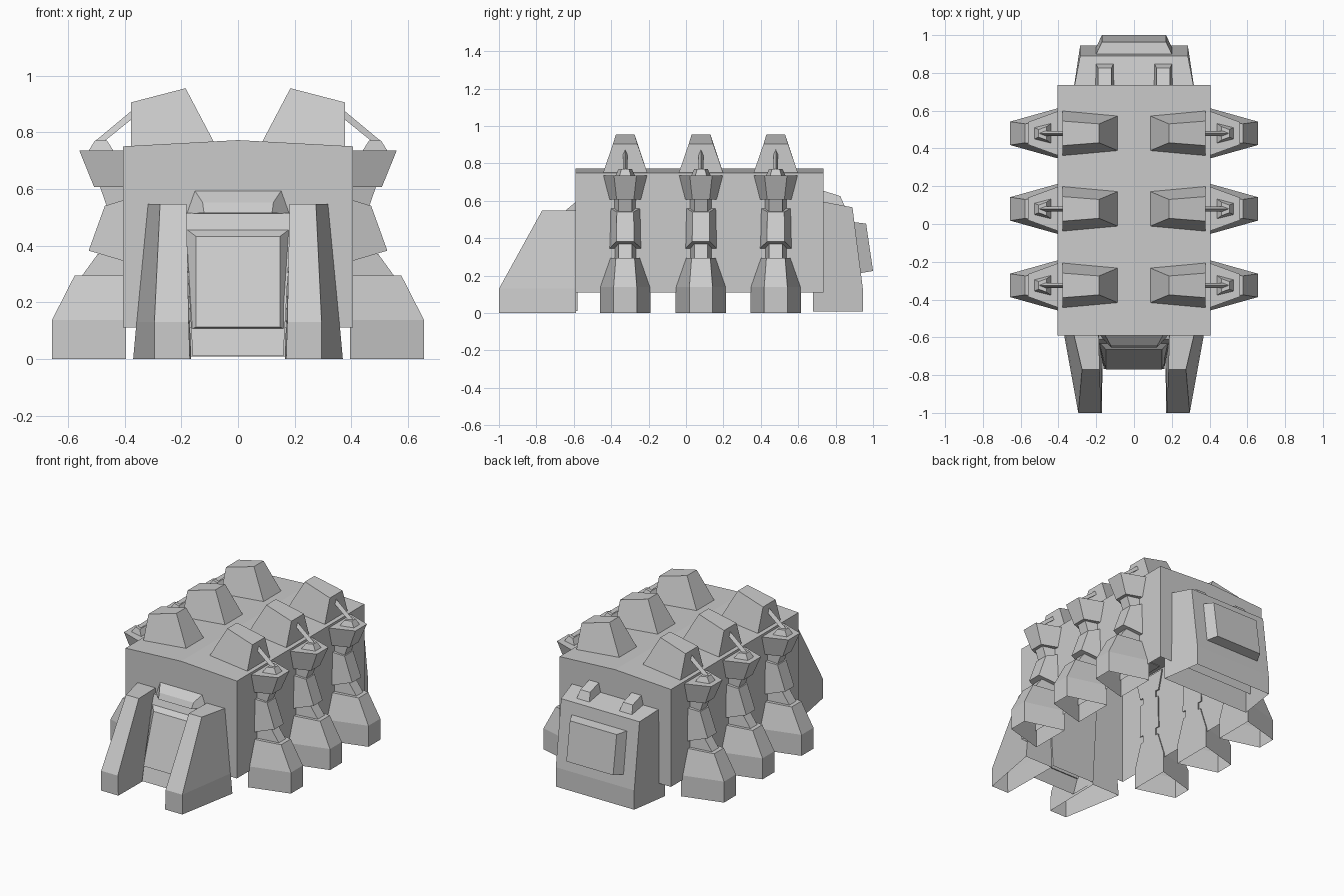
import bpy, bmesh

if "Cube" in bpy.data.objects:
    bpy.data.objects.remove(bpy.data.objects["Cube"])

grey = bpy.data.materials.new("plain grey")
grey.diffuse_color = (0.6, 0.6, 0.6, 1)
grey.use_nodes = True
grey.node_tree.nodes["Principled BSDF"].inputs["Base Color"].default_value = grey.diffuse_color


def loft(name, rings, start=True, end=True, mirror=False):
    """Skin a series of point rings; optionally cap the ends and mirror over x."""
    bm = bmesh.new()
    loops = [[bm.verts.new(p) for p in r] for r in rings]
    n = len(loops[0])
    for a, b in zip(loops, loops[1:]):
        for i in range(n):
            j = (i + 1) % n
            bm.faces.new((a[i], a[j], b[j], b[i]))
    if start:
        bm.faces.new(loops[0])
    if end:
        bm.faces.new(loops[-1])
    bmesh.ops.recalc_face_normals(bm, faces=bm.faces)
    me = bpy.data.meshes.new(name)
    bm.to_mesh(me)
    bm.free()
    me.materials.append(grey)
    ob = bpy.data.objects.new(name, me)
    bpy.context.collection.objects.link(ob)
    if mirror:
        m = ob.modifiers.new("mirror", 'MIRROR')
        m.use_mirror_merge = False
    return ob


def leg_ring(c, xo, yo, zo, xi, yi, zi):
    """Trapezoid section: narrow outer edge, wide inner edge at the hull."""
    return [(xo, c - yo, zo), (xo, c + yo, zo), (xi, c + yi, zi), (xi, c - yi, zi)]


def across(*rows):
    """Ring from (half width, y, z) rows: first row left to right, second back."""
    (w1, y1, z1), (w2, y2, z2) = rows
    return [(-w1, y1, z1), (w1, y1, z1), (w2, y2, z2), (-w2, y2, z2)]


# Main hull, open underneath, with a shallow roof ridge
F, B, W = -0.59, 0.735, 0.405
hull = bmesh.new()
f, b = [[hull.verts.new((x, y, z)) for x, z in
         ((-W, .11), (-W, .75), (0, .772), (W, .75), (W, .11))] for y in (F, B)]
for i in range(4):
    hull.faces.new((f[i], f[i + 1], b[i + 1], b[i]))
hull.faces.new(f)
hull.faces.new(b)
bmesh.ops.recalc_face_normals(hull, faces=hull.faces)
me = bpy.data.meshes.new("main_hull")
hull.to_mesh(me)
hull.free()
me.materials.append(grey)
bpy.context.collection.objects.link(bpy.data.objects.new("main_hull", me))

# Legs, roof humps and struts, three pairs
X = 0.395
for k, c in enumerate((-0.325, 0.08, 0.48)):
    n = str(k + 1)
    loft("leg_foot_" + n, [leg_ring(c, .656, .062, 0, X, .135, 0),
                           leg_ring(c, .656, .062, .138, X, .135, .138),
                           leg_ring(c, .576, .05, .295, X, .08, .295)],
         start=False, mirror=True)
    loft("leg_ankle_" + n, [leg_ring(c, .553, .035, .29, X, .058, .29),
                            leg_ring(c, .495, .035, .37, X, .058, .37)], mirror=True)
    loft("leg_knee_" + n, [leg_ring(c, .527, .047, .382, X, .087, .343),
                           leg_ring(c, .47, .045, .54, X, .082, .563)], mirror=True)
    loft("leg_neck_" + n, [leg_ring(c, .46, .035, .53, X, .06, .53),
                           leg_ring(c, .488, .035, .61, X, .06, .61)], mirror=True)
    loft("leg_shoulder_" + n, [leg_ring(c, .508, .046, .607, X, .087, .607),
                               leg_ring(c, .56, .06, .735, X, .12, .735)], mirror=True)
    loft("shoulder_cap_" + n, [leg_ring(c, .527, .03, .735, .44, .052, .735),
                               leg_ring(c, .505, .02, .77, .462, .036, .77)], mirror=True)
    loft("roof_hump_" + n, [leg_ring(c, .378, .12, .745, .085, .092, .765),
                            leg_ring(c, .378, .065, .905, .185, .05, .955)], mirror=True)
    loft("shoulder_rod_" + n,
         [[(.37, c - .013, .85), (.37, c + .013, .85), (.37, c, .88)],
          [(.5, c - .013, .745), (.5, c + .013, .745), (.5, c, .772)]], mirror=True)

# Front buttresses either side of the door
def section(y, x0, x1, z0, u0, u1, z1):
    return [(x0, y, z0), (x1, y, z0), (u1, y, z1), (u0, y, z1)]

# stacked from floor to top, open underneath
y0 = F + 0.003
loft("front_buttress",
     [[(.165, y0, 0), (.37, y0, 0), (.295, -1, 0), (.17, -1, 0)],
      [(.17, y0, .13), (.358, y0, .13), (.295, -1, .13), (.174, -1, .13)],
      [(.187, y0, .547), (.318, y0, .547), (.275, -.77, .547), (.182, -.77, .547)]],
     start=False, mirror=True)

# Front door: frame, raised panel and hood
loft("door_frame", [across((.16, F + .01, .01), (.16, -.768, .01)),
                    across((.185, F + .01, .46), (.185, -.63, .46)),
                    across((.185, F + .01, .515), (.185, -.61, .515))], start=False)
loft("door_panel", [across((.165, -.73, .105), (.185, -.625, .46)),
                    across((.148, -.77, .112), (.148, -.665, .432))], start=False)
loft("door_hood", [across((.185, F + .005, .512), (.155, F + .005, .597)),
                   across((.12, -.655, .515), (.125, -.64, .552))])

# Rear block, open underneath
loft("rear_block", [across((.325, .68, .008), (.285, .945, .008)),
                    across((.325, .68, .135), (.285, .945, .135)),
                    across((.325, .68, .605), (.285, .89, .565))], start=False)

# Rear hatch plate
loft("rear_hatch", [across((.205, .925, .212), (.205, .89, .487)),
                    across((.17, 1.0, .225), (.17, .963, .478))], start=False)

# Two small vents on top of the rear block
loft("rear_vent", [[(.105, .725, .59), (.205, .725, .59), (.202, .85, .568), (.108, .85, .568)],
                   [(.12, .725, .657), (.19, .725, .657), (.19, .825, .625), (.12, .825, .625)]],
     start=False, mirror=True)
